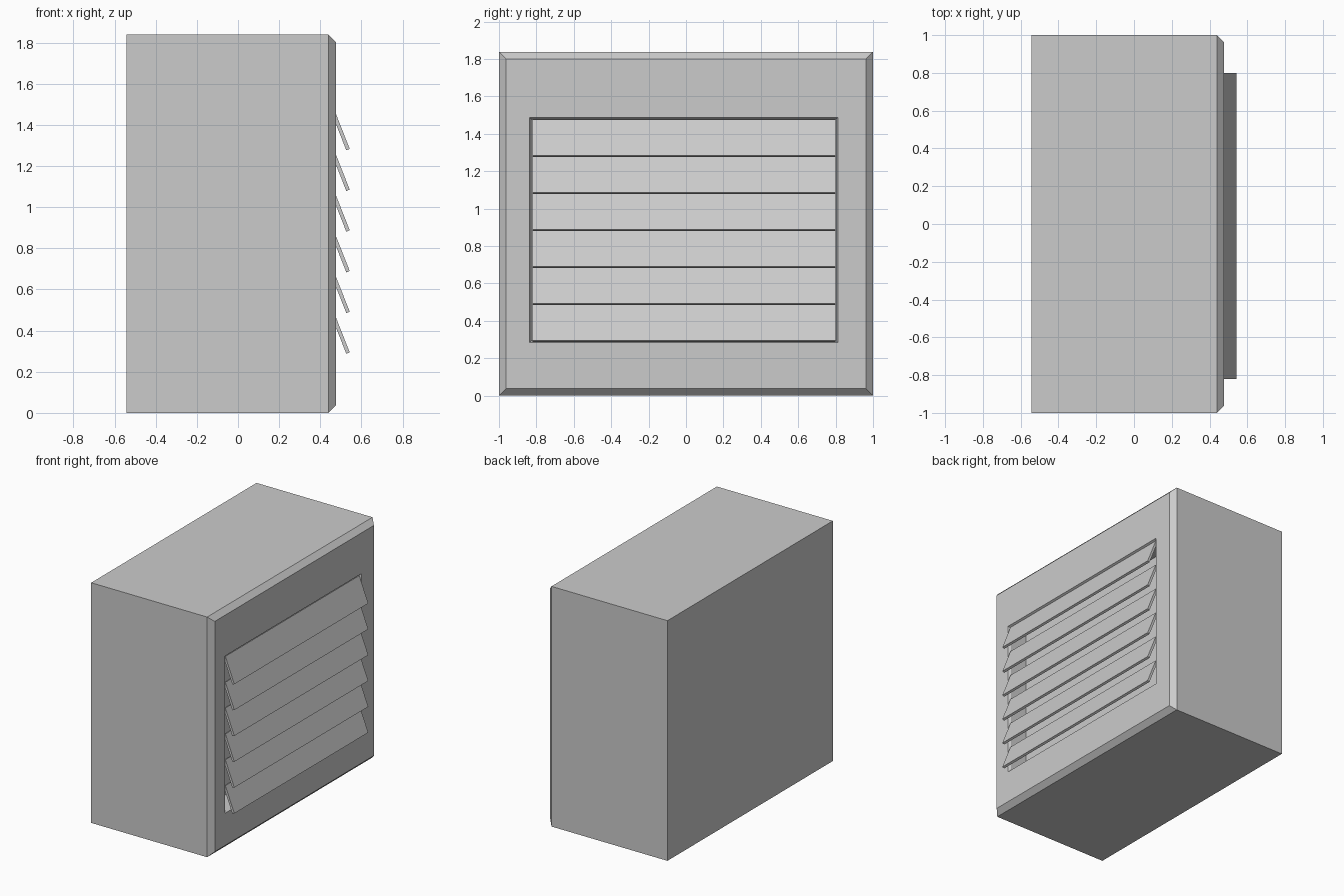
import bpy, bmesh, math
from mathutils import Matrix

if "Cube" in bpy.data.objects:
    bpy.data.objects.remove(bpy.data.objects["Cube"])


def make_object(name, bm):
    bmesh.ops.recalc_face_normals(bm, faces=bm.faces)
    mesh = bpy.data.meshes.new(name)
    bm.to_mesh(mesh)
    bm.free()
    obj = bpy.data.objects.new(name, mesh)
    bpy.context.collection.objects.link(obj)
    return obj


def lofted_box(name, sections):
    """Skin rectangles (x, y0, y1, z0, z1) in order and cap both ends."""
    bm = bmesh.new()
    loops = [[bm.verts.new((x, y, z)) for y, z in
              ((y0, z0), (y1, z0), (y1, z1), (y0, z1))]
             for x, y0, y1, z0, z1 in sections]
    for a, b in zip(loops, loops[1:]):
        for i in range(4):
            j = (i + 1) % 4
            bm.faces.new((a[i], a[j], b[j], b[i]))
    bm.faces.new(loops[0])
    bm.faces.new(loops[-1])
    return make_object(name, bm)


# Housing: chamfered front rim, then a lightly bevelled recess for the slats
HEIGHT, FRONT, RIM = 1.838, 0.477, 0.038
lofted_box("housing", [
    (-0.543, -1, 1, 0, HEIGHT),
    (FRONT - RIM, -1, 1, 0, HEIGHT),
    (FRONT, -1 + RIM, 1 - RIM, RIM, HEIGHT - RIM),
    (FRONT, -0.836, 0.812, 0.285, 1.488),
    (FRONT - 0.02, -0.826, 0.802, 0.295, 1.478),
    (FRONT - 0.16, -0.826, 0.802, 0.295, 1.478),
])

# Louvre slats: thin boards tilted outward at the bottom
LENGTH, THICK, TILT = 0.207, 0.018, math.radians(21.5)
for i in range(6):
    bm = bmesh.new()
    # board hangs from its outer lower edge at the origin
    bmesh.ops.create_cube(bm, size=1, matrix=(
        Matrix.Translation((0.543, -0.01, 0.294 + 0.1978 * i))
        @ Matrix.Rotation(-TILT, 4, 'Y')
        @ Matrix.Translation((-THICK / 2, 0, LENGTH / 2))
        @ Matrix.Diagonal((THICK, 1.62, LENGTH, 1))))
    make_object(f"louvre_slat_{i + 1}", bm)
